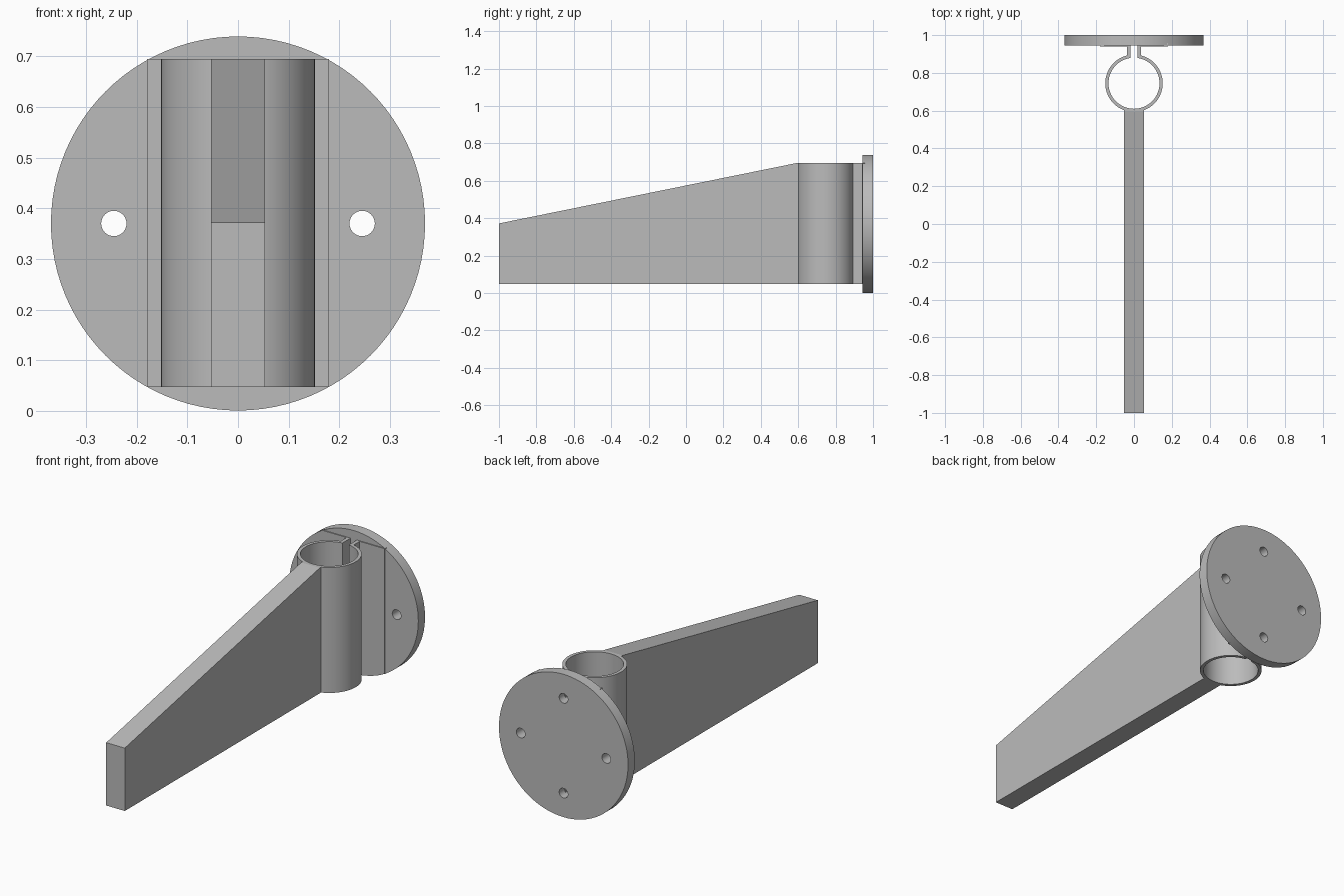
import bpy
import bmesh
from math import asin, cos, sin, pi, radians
from mathutils import Vector, Matrix

cube = bpy.data.objects.get("Cube")
if cube:
    bpy.data.objects.remove(cube, do_unlink=True)

grey = bpy.data.materials.new("plain grey")
grey.use_nodes = True
grey.diffuse_color = (0.5, 0.5, 0.5, 1)
grey.node_tree.nodes["Principled BSDF"].inputs["Base Color"].default_value = (0.5, 0.5, 0.5, 1)

BOTTOM, TOP, MID = 0.047, 0.695, 0.37
TUBE_Y = 0.745


def prism(name, outline, offset):
    """Extrude a closed outline of 3D points along the offset vector."""
    bm = bmesh.new()
    face = bm.faces.new([bm.verts.new(p) for p in outline])
    new = bmesh.ops.extrude_face_region(bm, geom=[face], use_keep_orig=True)["geom"]
    bmesh.ops.translate(bm, vec=Vector(offset),
                        verts=[v for v in new if isinstance(v, bmesh.types.BMVert)])
    bmesh.ops.recalc_face_normals(bm, faces=bm.faces[:])
    mesh = bpy.data.meshes.new(name)
    bm.to_mesh(mesh)
    bm.free()
    mesh.materials.append(grey)
    obj = bpy.data.objects.new(name, mesh)
    bpy.context.collection.objects.link(obj)
    return obj


def disc(name, x, z, radius, y0, y1, sides):
    ring = [(x + radius * cos(2 * pi * i / sides), y0, z + radius * sin(2 * pi * i / sides))
            for i in range(sides)]
    return prism(name, ring, (0, y1 - y0, 0))


def activate(obj):
    bpy.ops.object.select_all(action='DESELECT')
    obj.select_set(True)
    bpy.context.view_layer.objects.active = obj


def smooth(obj):
    activate(obj)
    bpy.ops.object.shade_smooth_by_angle(angle=radians(30))


# Round wall plate with four screw holes
plate = disc("wall_plate", 0, MID, 0.369, 0.945, 1.0, 96)
for i in range(4):
    a = i * pi / 2
    cutter = disc("screw_hole_cutter", 0.245 * cos(a), MID + 0.245 * sin(a), 0.025, 0.9, 1.05, 32)
    cutter.hide_render = True
    cut = plate.modifiers.new("screw_hole", 'BOOLEAN')
    cut.operation = 'DIFFERENCE'
    cut.solver = 'EXACT'
    cut.object = cutter
    activate(plate)
    bpy.ops.object.modifier_apply(modifier=cut.name)
    bpy.data.objects.remove(cutter, do_unlink=True)
smooth(plate)


# Split tube clamp: open ring, two necks and two flanges in one bent sheet
def half_path(radius, neck_x, flange_y, steps=40):
    end = pi / 2 - asin(neck_x / radius)
    angles = [-pi / 2 + (end + pi / 2) * i / steps for i in range(steps + 1)]
    arc = [(radius * cos(a), TUBE_Y + radius * sin(a), BOTTOM) for a in angles]
    return arc + [(neck_x, flange_y, BOTTOM), (0.18, flange_y, BOTTOM)]


def mirrored(points):
    return [(-x, y, z) for x, y, z in points]


inner = half_path(0.135, 0.018, 0.957)
outer = half_path(0.152, 0.037, 0.94)
outline = inner + outer[::-1] + mirrored(outer[1:]) + mirrored(inner[1:])[::-1]
smooth(prism("tube_clamp", outline, (0, 0, TOP - BOTTOM)))

# Tapered arm, its rear end let into the tube wall
side = [(-1, BOTTOM), (0.604, BOTTOM), (0.604, TOP), (0.592, TOP), (-1, 0.372)]
prism("tapered_arm", [(-0.053, y, z) for y, z in side], (0.106, 0, 0))
